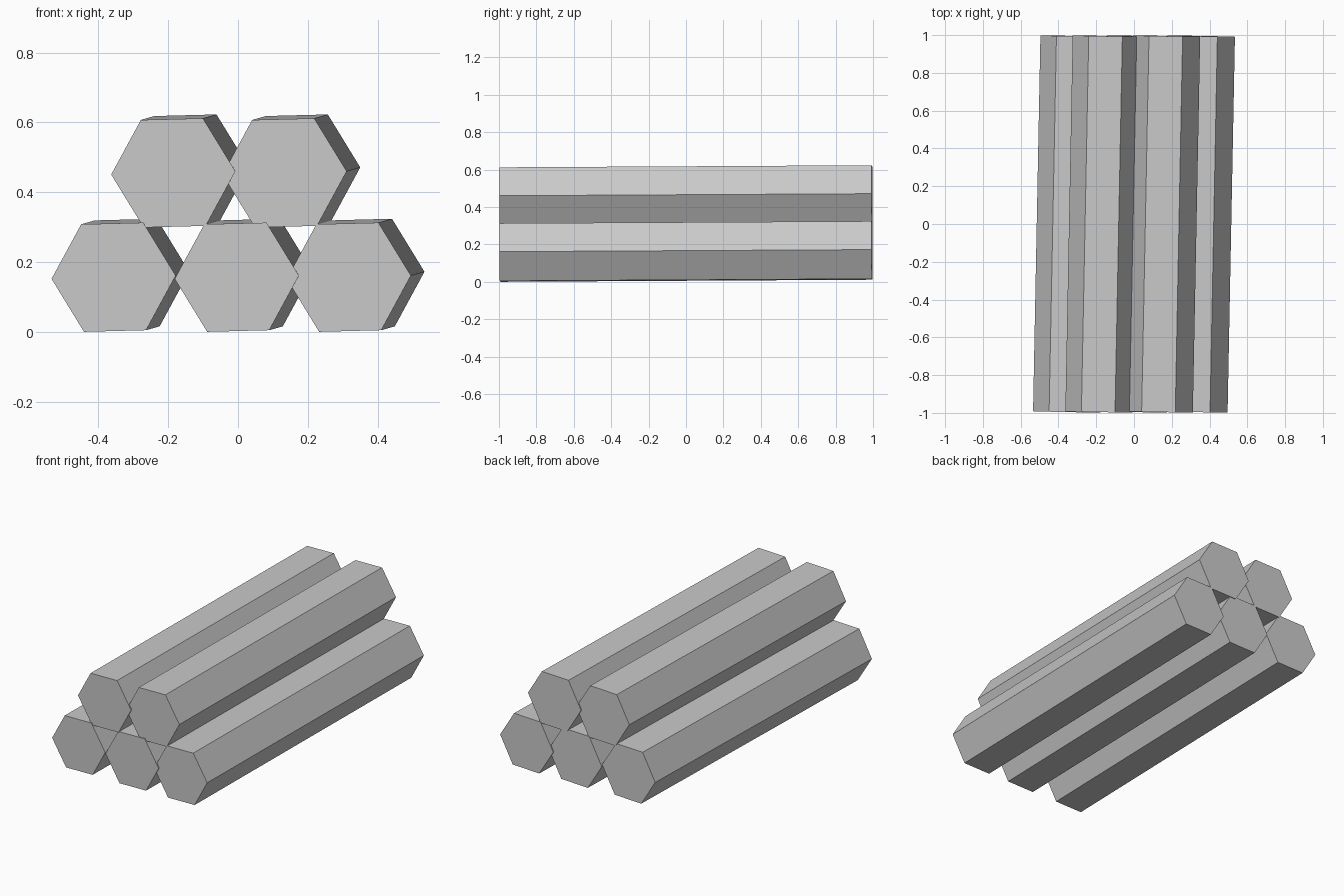
import bpy
from math import radians
from mathutils import Matrix

cube = bpy.data.objects.get("Cube")
if cube:
    bpy.data.objects.remove(cube, do_unlink=True)

RADIUS = 0.178
LENGTH = 1.99

# One plain grey for every log
grey = bpy.data.materials.new("light_grey")
grey.use_nodes = True
colour = (0.59, 0.59, 0.59, 1)
grey.diffuse_color = colour
grey.node_tree.nodes["Principled BSDF"].inputs["Base Color"].default_value = colour

# The whole stack leans a touch: yaw to the right, pitch up at the back, slight roll
TILT = (Matrix.Rotation(radians(-1.12), 4, "Z")
        @ Matrix.Rotation(radians(0.32), 4, "X")
        @ Matrix.Rotation(radians(-1.5), 4, "Y"))


def add_log(name, x, z):
    """Six-sided log lying front to back, centred on (x, z)."""
    bpy.ops.mesh.primitive_cylinder_add(vertices=6, radius=RADIUS, depth=LENGTH)
    log = bpy.context.object
    log.name = name
    # Lay the prism along y with corners to the left and right
    lay = Matrix.Rotation(radians(90), 4, "X") @ Matrix.Rotation(radians(30), 4, "Z")
    log.data.transform(TILT @ lay)
    log.location = (x, 0, z)
    log.data.materials.append(grey)


# Bottom row of three
for side, x in (("right", -0.337), ("middle", 0.016), ("left", 0.337)):
    add_log("bottom_log_" + side, x, 0.162)

# Top row of two, resting in the gaps
for side, x in (("right", -0.166), ("left", 0.153)):
    add_log("top_log_" + side, x, 0.461)
